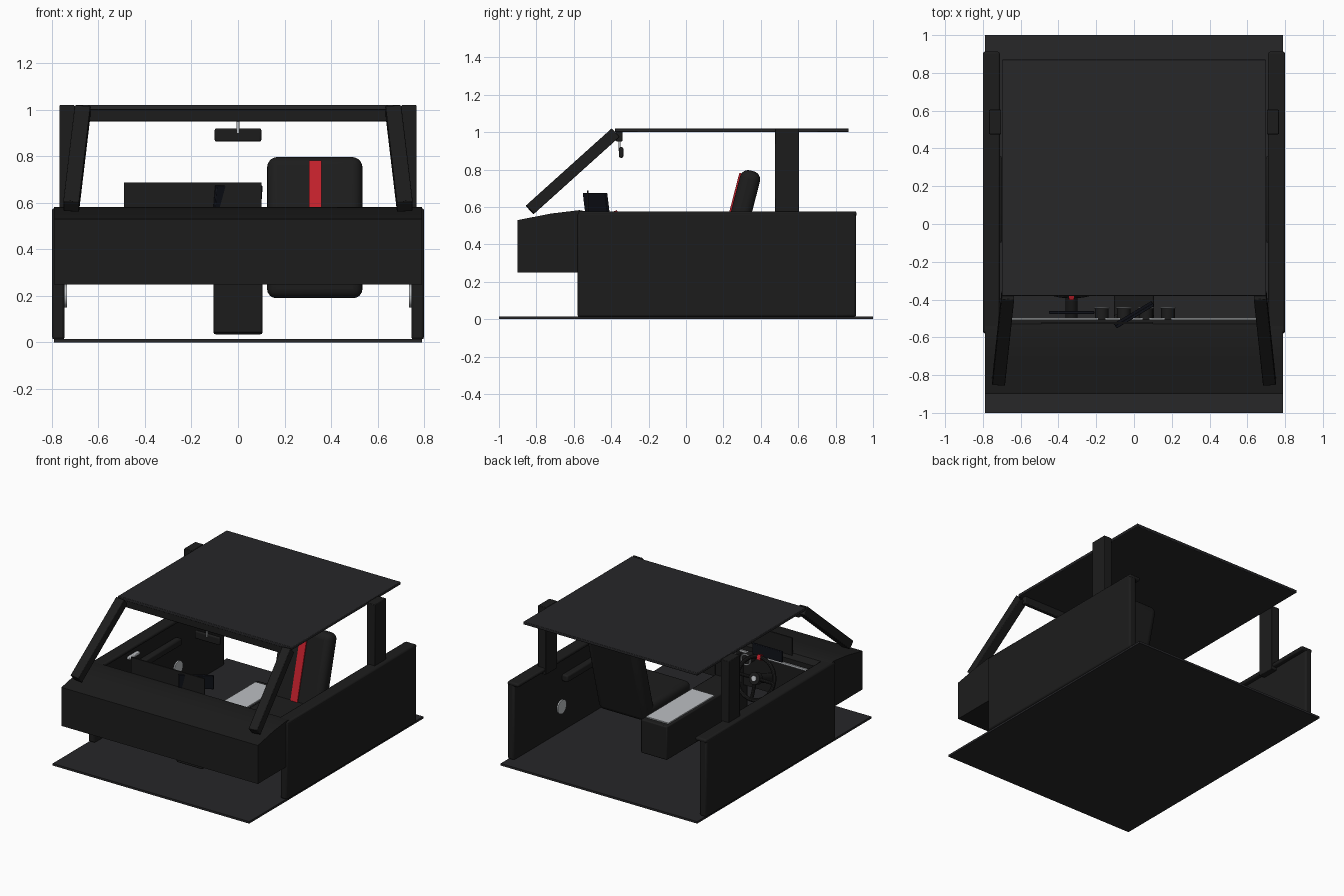
import bpy, bmesh
from math import radians, atan2, sin, cos
from mathutils import Vector, Matrix

if "Cube" in bpy.data.objects:
    bpy.data.objects.remove(bpy.data.objects["Cube"])


def material(name, rgb):
    m = bpy.data.materials.new(name)
    m.diffuse_color = (*rgb, 1)
    m.use_nodes = True
    m.node_tree.nodes["Principled BSDF"].inputs["Base Color"].default_value = m.diffuse_color
    return m


BLACK = material("black_trim", (0.012, 0.012, 0.012))
CHARCOAL = material("charcoal_lining", (0.02, 0.02, 0.022))
GLASS = material("dark_screen", (0.005, 0.006, 0.01))
SILVER = material("silver", (0.5, 0.52, 0.54))
RED = material("red", (0.55, 0.015, 0.025))


def finish(bm, name, mat, bevel=0, segs=2, matrix=None):
    me = bpy.data.meshes.new(name)
    bmesh.ops.recalc_face_normals(bm, faces=bm.faces)
    bm.to_mesh(me)
    bm.free()
    ob = bpy.data.objects.new(name, me)
    bpy.context.collection.objects.link(ob)
    me.materials.append(mat)
    if matrix:
        ob.matrix_world = matrix
    if bevel:
        b = ob.modifiers.new("bevel", 'BEVEL')
        b.width, b.segments = bevel, segs
    bpy.ops.object.select_all(action='DESELECT')
    ob.select_set(True)
    bpy.context.view_layer.objects.active = ob
    bpy.ops.object.shade_smooth_by_angle(angle=radians(35))
    return ob


def box(name, x, y, z, mat=BLACK, bevel=0, segs=2, matrix=None):
    """Box from (min, max) ranges."""
    bm = bmesh.new()
    bmesh.ops.create_cube(bm, size=1)
    for v in bm.verts:
        v.co = [r[0] + (c + 0.5) * (r[1] - r[0]) for c, r in zip(v.co, (x, y, z))]
    return finish(bm, name, mat, bevel, segs, matrix)


def extrude_x(name, profile, x0, x1, mat=BLACK, bevel=0, segs=2):
    """Side profile (y, z) extruded along x."""
    bm = bmesh.new()
    f = bm.faces.new([bm.verts.new((x0, y, z)) for y, z in profile])
    r = bmesh.ops.extrude_face_region(bm, geom=[f])
    bmesh.ops.translate(bm, vec=(x1 - x0, 0, 0),
                        verts=[v for v in r["geom"] if isinstance(v, bmesh.types.BMVert)])
    return finish(bm, name, mat, bevel, segs)


def rod(name, a, b, r, mat=BLACK, sides=24):
    """Cylinder between two points."""
    a, b = Vector(a), Vector(b)
    bm = bmesh.new()
    bmesh.ops.create_cone(bm, cap_ends=True, segments=sides, radius1=r, radius2=r, depth=(b - a).length)
    m = Matrix.Translation((a + b) / 2) @ (b - a).to_track_quat('Z', 'Y').to_matrix().to_4x4()
    return finish(bm, name, mat, matrix=m)


def ring(name, major, minor, mat, matrix):
    bpy.ops.mesh.primitive_torus_add(major_radius=major, minor_radius=minor,
                                     major_segments=40, minor_segments=10)
    ob = bpy.context.object
    ob.name = name
    ob.matrix_world = matrix
    ob.data.materials.append(mat)
    bpy.ops.object.shade_smooth_by_angle(angle=radians(35))
    return ob


# Floor and roof
box("floor", (-0.79, 0.79), (-1, 1), (0, 0.015), CHARCOAL)
box("roof", (-0.7, 0.7), (-0.38, 0.87), (1.0, 1.02), CHARCOAL, 0.004)
box("roof_header", (-0.67, 0.67), (-0.375, -0.34), (0.95, 1.012), BLACK, 0.006)

# Dashboard
extrude_x("dashboard", [(-0.9, 0.25), (-0.9, 0.53), (-0.72, 0.565), (-0.57, 0.583),
                        (-0.53, 0.575), (-0.505, 0.54), (-0.51, 0.25)], -0.79, 0.79)
box("dash_trim", (-0.65, 0.65), (-0.515, -0.497), (0.49, 0.505), SILVER)
box("centre_stack", (-0.105, 0.105), (-0.56, -0.48), (0.04, 0.45), BLACK, 0.008)

# Round air vents
for i in range(4):
    x = -0.17 + 0.1167 * i
    rod("vent_housing", (x, -0.52, 0.475), (x, -0.445, 0.475), 0.036)
    ring("vent_ring", 0.037, 0.005, SILVER,
         Matrix.Translation((x, -0.443, 0.475)) @ Matrix.Rotation(radians(90), 4, 'X'))

# Instrument hood, driver display and angled centre screen
box("instrument_hood", (-0.49, 0.1), (-0.53, -0.52), (0.56, 0.688))
box("driver_display", (-0.45, -0.21), (-0.476, -0.46), (0.52, 0.6), GLASS, 0.004)
box("centre_screen", (-0.116, 0.116), (-0.008, 0.008), (-0.05, 0.055), GLASS, 0.003,
    matrix=Matrix.Translation((0, -0.48, 0.62)) @ Matrix.Rotation(radians(31), 4, 'Z')
    @ Matrix.Rotation(radians(8), 4, 'X'))

# Steering wheel, built flat then tilted towards the driver
wheel = Matrix.Translation((-0.33, -0.33, 0.425)) @ Matrix.Rotation(radians(70), 4, 'X') \
    @ Matrix.Rotation(radians(180), 4, 'Y') @ Matrix.Rotation(radians(180), 4, 'Z')
wheel = Matrix.Translation((-0.33, -0.33, 0.425)) @ Matrix.Rotation(radians(110), 4, 'X')
ring("steering_wheel_rim", 0.145, 0.014, BLACK, wheel)
for a in (0, 180, 270):
    t = radians(a)
    rod("wheel_spoke", wheel @ Vector((0, 0, 0)),
        wheel @ Vector((0.142 * cos(t), 0.142 * sin(t), 0)), 0.012, BLACK, 10)
rod("wheel_hub", wheel @ Vector((0, 0, 0.02)), wheel @ Vector((0, 0, -0.02)), 0.042)
rod("hub_badge", wheel @ Vector((0, 0, -0.019)), wheel @ Vector((0, 0, -0.024)), 0.018, SILVER)
box("wheel_marker", (-0.013, 0.013), (0.125, 0.162), (-0.017, 0.017), RED, matrix=wheel)
rod("steering_column", wheel @ Vector((0, 0, 0.015)), wheel @ Vector((0, 0, 0.2)), 0.032)

# Centre console
box("console", (-0.105, 0.105), (-0.5, 0.37), (0.035, 0.28), BLACK, 0.008)
box("console_plate", (-0.09, 0.09), (-0.2, 0.33), (0.275, 0.288), SILVER)

# Passenger seat with red stripe
SX = (0.125, 0.535)
box("seat_cushion", SX, (-0.25, 0.25), (0.19, 0.32), BLACK, 0.04, 4)
back = Matrix.Translation((0, 0.205, 0.22)) @ Matrix.Rotation(radians(-14.5), 4, 'X')
box("seat_backrest", SX, (-0.055, 0.055), (-0.02, 0.592), BLACK, 0.045, 5, back)
box("seat_stripe", (0.305, 0.36), (-0.063, -0.05), (0.08, 0.565), RED, matrix=back)

# Rear-view mirror
rod("mirror_stem", (0, -0.355, 0.9), (0, -0.355, 0.96), 0.006, SILVER, 12)
box("mirror", (-0.1, 0.1), (-0.358, -0.335), (0.863, 0.92), BLACK, 0.008)

# Doors and pillars on both sides
for s in (-1, 1):
    def side(a, b):
        return tuple(sorted((s * a, s * b)))
    box("door_panel", side(0.745, 0.8), (-0.58, 0.91), (0.012, 0.57), BLACK, 0.012)
    box("door_cap", side(0.71, 0.8), (-0.575, 0.912), (0.55, 0.577), BLACK, 0.01)
    box("door_armrest", side(0.7, 0.75), (-0.1, 0.36), (0.38, 0.43), BLACK, 0.01)
    box("door_handle", side(0.722, 0.75), (-0.21, -0.09), (0.48, 0.5), SILVER, 0.005)
    rod("door_speaker", (s * 0.75, 0.37, 0.2), (s * 0.736, 0.37, 0.2), 0.05, SILVER, 32)
    box("rear_pillar", side(0.703, 0.767), (0.475, 0.605), (0.53, 1.02), BLACK, 0.004)
    # Slanted windscreen pillar
    a, b = Vector((s * 0.717, -0.835, 0.585)), Vector((s * 0.668, -0.378, 0.996))
    d = (b - a).normalized()
    u = Vector((1, 0, 0)) - d * d.x
    u.normalize()
    m = Matrix((u, d.cross(u), d)).transposed().to_4x4()
    m.translation = (a + b) / 2
    h = (b - a).length / 2
    box("windscreen_pillar", (-0.034, 0.034), (-0.031, 0.031), (-h, h), BLACK, 0.004, matrix=m)
